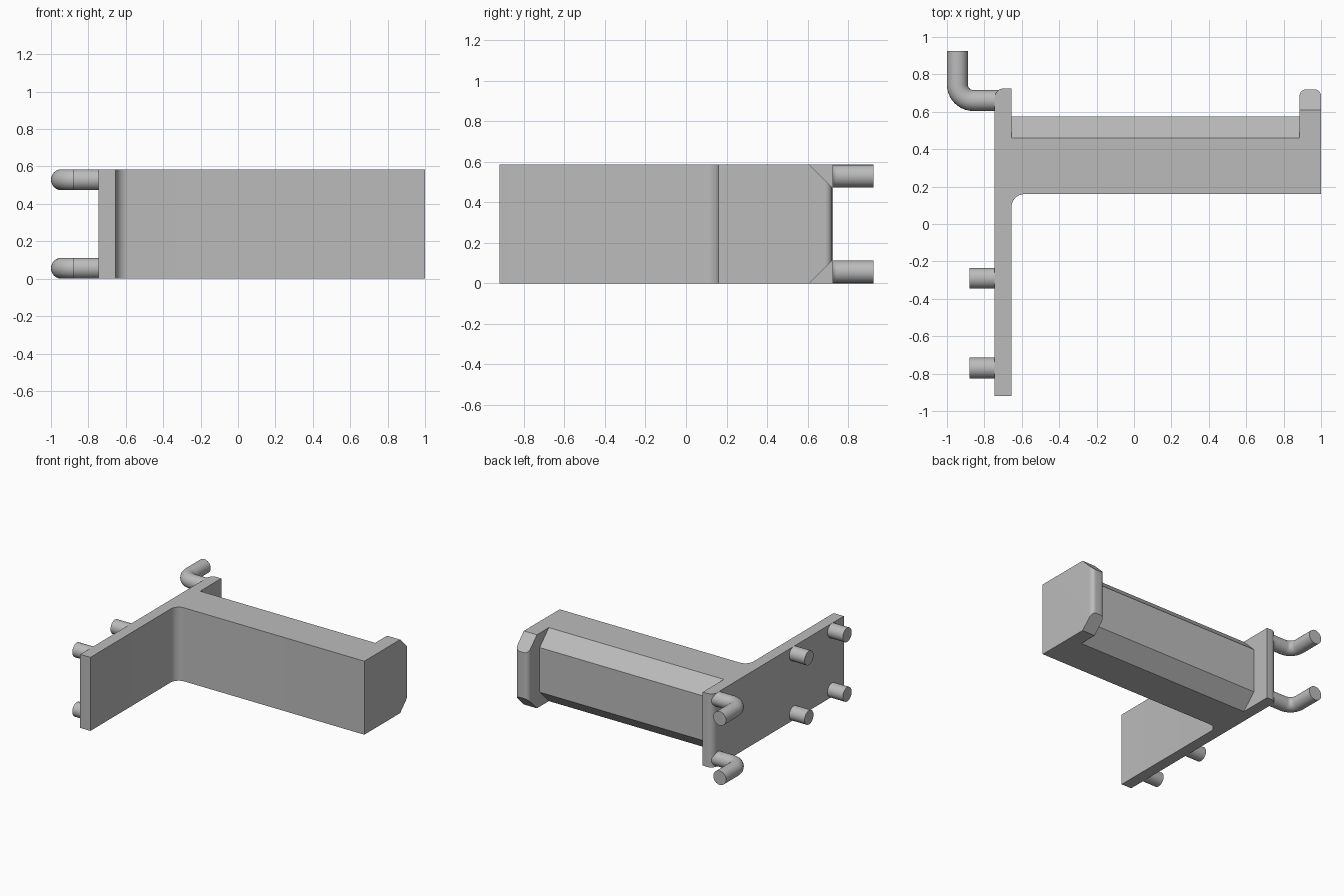
import bpy, bmesh, math
from mathutils import Vector

if "Cube" in bpy.data.objects:
    bpy.data.objects.remove(bpy.data.objects["Cube"])

HEIGHT = 0.585
PEG_R = 0.056
PEG_Z = (PEG_R, HEIGHT - PEG_R)

grey = bpy.data.materials.new("plain grey")
grey.use_nodes = True
grey.diffuse_color = (0.5, 0.5, 0.5, 1)
grey.node_tree.nodes["Principled BSDF"].inputs["Base Color"].default_value = (0.5, 0.5, 0.5, 1)


def rounded(points, steps=8):
    """Turn (x, y, radius) right-angle corners into an outline with arcs."""
    out = []
    for i, (x, y, r) in enumerate(points):
        p = Vector((x, y))
        if not r:
            out.append(p)
            continue
        a = (Vector(points[i - 1][:2]) - p).normalized() * r
        b = (Vector(points[(i + 1) % len(points)][:2]) - p).normalized() * r
        for k in range(steps + 1):
            t = k / steps * math.pi / 2
            out.append(p + a * (1 - math.sin(t)) + b * (1 - math.cos(t)))
    return out


def prism(name, coords, direction):
    bm = bmesh.new()
    face = bm.faces.new([bm.verts.new(c) for c in coords])
    new = bmesh.ops.extrude_face_region(bm, geom=[face])["geom"]
    verts = [g for g in new if isinstance(g, bmesh.types.BMVert)]
    bmesh.ops.translate(bm, verts=verts, vec=direction)
    bmesh.ops.recalc_face_normals(bm, faces=bm.faces)
    return finish(name, bm)


def finish(name, bm):
    mesh = bpy.data.meshes.new(name)
    bm.to_mesh(mesh)
    bm.free()
    mesh.materials.append(grey)
    obj = bpy.data.objects.new(name, mesh)
    bpy.context.collection.objects.link(obj)
    return obj


def activate(obj):
    bpy.ops.object.select_all(action='DESELECT')
    obj.select_set(True)
    bpy.context.view_layer.objects.active = obj


def smooth(obj):
    activate(obj)
    bpy.ops.object.shade_smooth_by_angle(angle=math.radians(30))


def chamfer(obj, x0, x1, y, size):
    """Cut sloping edges along x at the top and bottom, starting at y."""
    reach = size + 0.1
    for z, s in ((HEIGHT, 1), (0, -1)):
        tri = [(y - 0.1, z + s * 0.1), (y + reach, z - s * reach), (y + reach, z + s * 0.1)]
        cutter = prism("chamfer_cutter", [(x0, b, c) for b, c in tri], (x1 - x0, 0, 0))
        cutter.hide_render = True
        activate(obj)
        mod = obj.modifiers.new("chamfer", 'BOOLEAN')
        mod.operation, mod.solver, mod.object = 'DIFFERENCE', 'EXACT', cutter
        bpy.ops.object.modifier_apply(modifier=mod.name)
        bpy.data.objects.remove(cutter)


def peg(name, path):
    """Sweep a round section along a flat path of (x, y, z) points."""
    bm = bmesh.new()
    pts = [Vector(p) for p in path]
    rings, sides = [], 24
    for i, p in enumerate(pts):
        along = (pts[min(i + 1, len(pts) - 1)] - pts[max(i - 1, 0)]).normalized()
        up = Vector((0, 0, 1))
        across = along.cross(up)
        angles = [2 * math.pi * k / sides for k in range(sides)]
        rings.append([bm.verts.new(p + PEG_R * (across * math.cos(a) + up * math.sin(a)))
                      for a in angles])
    for r, q in zip(rings, rings[1:]):
        for k in range(sides):
            n = (k + 1) % sides
            bm.faces.new((r[k], r[n], q[n], q[k]))
    bm.faces.new(rings[0])
    bm.faces.new(rings[-1])
    bmesh.ops.recalc_face_normals(bm, faces=bm.faces)
    smooth(finish(name, bm))


# Back plate, arm and end lip share one outline
outline = rounded([
    (-0.745, -0.92, 0), (-0.655, -0.92, 0), (-0.655, 0.16, 0.07), (1, 0.16, 0),
    (1, 0.72, 0.035), (0.885, 0.72, 0.035), (0.885, 0.575, 0), (-0.655, 0.575, 0),
    (-0.655, 0.725, 0), (-0.745, 0.725, 0.05)])
body = prism("plate_arm_and_lip", [(p.x, p.y, 0) for p in outline], (0, 0, HEIGHT))

# Sloping edges on the arm and on the lip
chamfer(body, -0.655, 0.885, 0.46, 0.115)
chamfer(body, 0.8, 1.1, 0.61, 0.11)
smooth(body)

# Straight locating pegs and bent hook pegs, lower and upper
for level, z in zip(("lower", "upper"), PEG_Z):
    for place, y in (("front", -0.77), ("middle", -0.29)):
        peg(f"{level}_{place}_peg", [(-0.70, y, z), (-0.88, y, z)])
    bend = rounded([(-0.70, 0.66, 0), (-0.944, 0.66, 0.085), (-0.944, 0.925, 0)], 10)
    peg(f"{level}_hook_peg", [(p.x, p.y, z) for p in bend])
